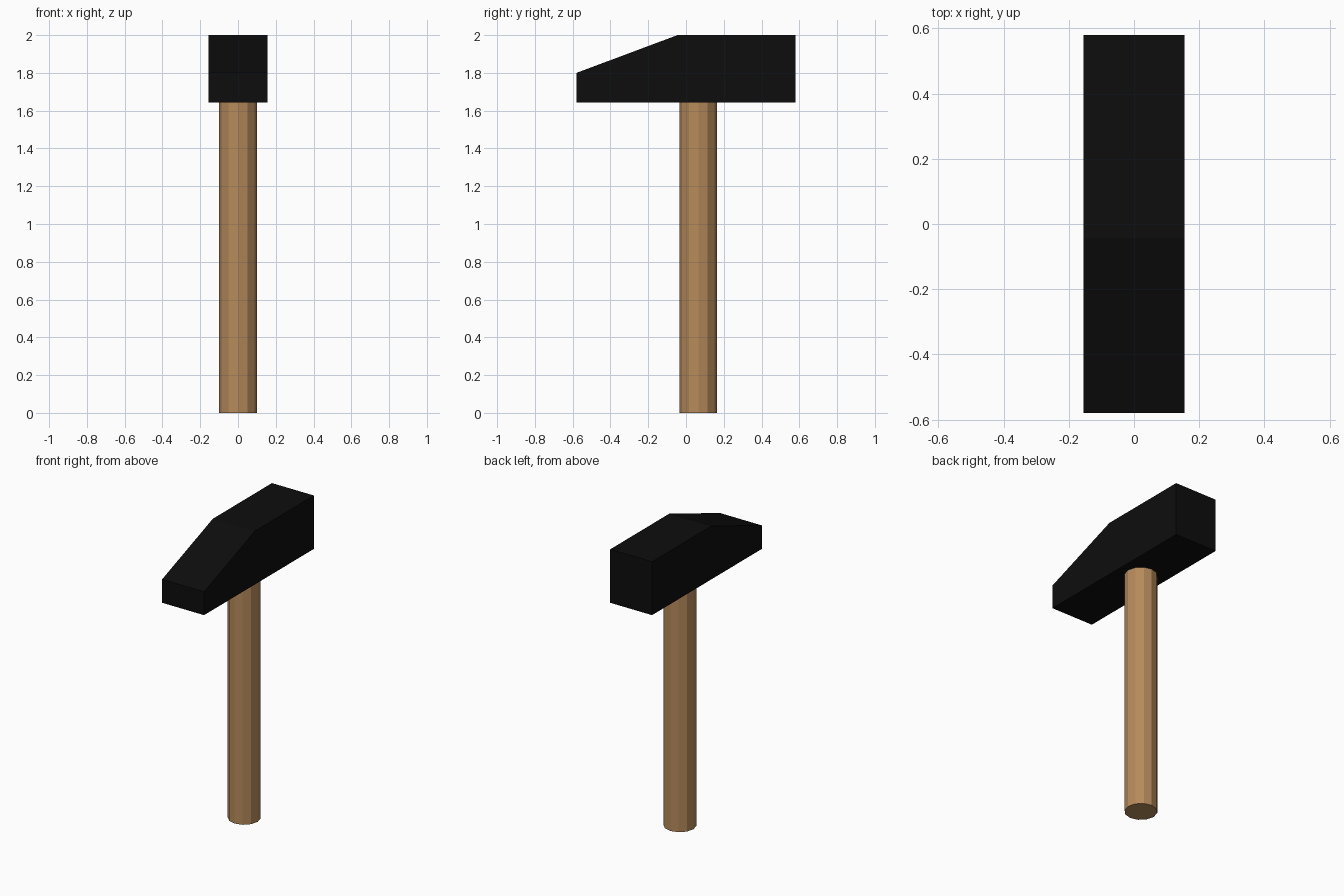
import bpy, bmesh, math
from mathutils import Matrix

if "Cube" in bpy.data.objects:
    bpy.data.objects.remove(bpy.data.objects["Cube"])


def material(name, rgb):
    m = bpy.data.materials.new(name)
    m.diffuse_color = (*rgb, 1.0)
    m.use_nodes = True
    m.node_tree.nodes["Principled BSDF"].inputs["Base Color"].default_value = m.diffuse_color
    return m


def add_object(name, bm, mat):
    bmesh.ops.recalc_face_normals(bm, faces=bm.faces)
    mesh = bpy.data.meshes.new(name)
    bm.to_mesh(mesh)
    bm.free()
    mesh.materials.append(mat)
    obj = bpy.data.objects.new(name, mesh)
    bpy.context.collection.objects.link(obj)
    return obj


wood = material("brown wood", (0.47, 0.255, 0.105))
iron = material("black iron", (0.004, 0.004, 0.004))

HEAD_BOTTOM = 1.643

# Handle: twelve-sided flat-shaded shaft, set slightly behind centre
bm = bmesh.new()
bmesh.ops.create_cone(bm, cap_ends=True, segments=12, radius1=0.1, radius2=0.1,
                      depth=HEAD_BOTTOM,
                      matrix=Matrix.Translation((0, 0.065, HEAD_BOTTOM / 2)))
add_object("handle", bm, wood)

# Head: side profile (y, z) with a sloped front, extruded across x
profile = [(-0.58, HEAD_BOTTOM), (0.58, HEAD_BOTTOM), (0.58, 2.0),
           (-0.045, 2.0), (-0.58, 1.8)]
half_width = 0.155
bm = bmesh.new()
side = bm.faces.new([bm.verts.new((-half_width, y, z)) for y, z in profile])
extruded = bmesh.ops.extrude_face_region(bm, geom=[side], use_keep_orig=True)
moved = [g for g in extruded["geom"] if isinstance(g, bmesh.types.BMVert)]
bmesh.ops.translate(bm, verts=moved, vec=(2 * half_width, 0, 0))
add_object("head", bm, iron)
